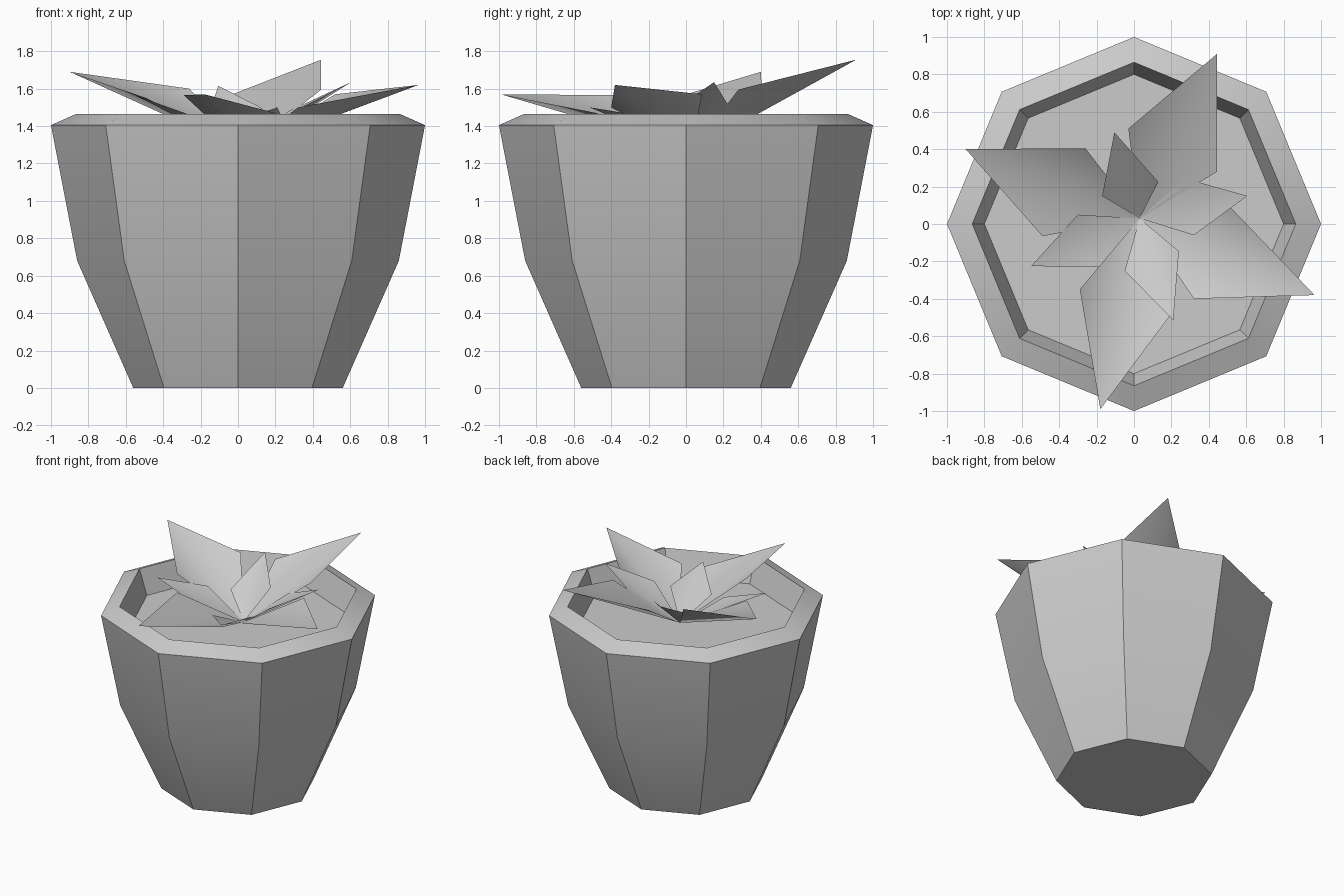
import bpy
from math import sin, cos, pi, radians

if "Cube" in bpy.data.objects:
    bpy.data.objects.remove(bpy.data.objects["Cube"])


def add_mesh(name, verts, faces):
    mesh = bpy.data.meshes.new(name)
    mesh.from_pydata(verts, [], faces)
    mesh.update()
    obj = bpy.data.objects.new(name, mesh)
    bpy.context.collection.objects.link(obj)
    return obj


def smooth(obj, degrees):
    bpy.ops.object.select_all(action='DESELECT')
    obj.select_set(True)
    bpy.context.view_layer.objects.active = obj
    bpy.ops.object.shade_smooth_by_angle(angle=radians(degrees))


SIDES = 8
SOIL_Z = 1.27


def ring(r, z):
    return [(r * cos(2 * pi * i / SIDES), r * sin(2 * pi * i / SIDES), z)
            for i in range(SIDES)]


# Pot: octagonal profile running up the outside, over the rim and down to the soil
profile = [(0.56, 0), (0.86, 0.68), (1.0, 1.405), (0.865, 1.465), (0.80, SOIL_Z)]
verts = [v for r, z in profile for v in ring(r, z)]
faces = [tuple(reversed(range(SIDES)))]
for k in range(len(profile) - 1):
    for i in range(SIDES):
        j = (i + 1) % SIDES
        a, b = k * SIDES, (k + 1) * SIDES
        faces.append((a + i, a + j, b + j, b + i))
pot = add_mesh("pot", verts, faces)
smooth(pot, 30)

# Soil: flat octagon inside the rim
add_mesh("soil", ring(0.80, SOIL_Z), [tuple(range(SIDES))])

# Leaves: pointed kites folded along the spine (tip, left side, right side)
BASE = (0.03, 0.03, SOIL_Z)
outer = [
    ((0.445, 0.91, 1.755), (-0.03, 0.51, 1.57), (0.445, 0.28, 1.595)),
    ((-0.90, 0.40, 1.69), (-0.49, -0.065, 1.55), (-0.26, 0.405, 1.60)),
    ((-0.18, -0.99, 1.57), (0.20, -0.48, 1.47), (-0.29, -0.35, 1.565)),
    ((0.965, -0.38, 1.62), (0.52, 0.085, 1.57), (0.32, -0.40, 1.50)),
]
inner = [
    ((-0.105, 0.49, 1.615), (-0.17, 0.15, 1.43), (0.13, 0.225, 1.495)),
    ((0.605, 0.15, 1.635), (0.27, 0.245, 1.48), (0.32, -0.06, 1.49)),
    ((-0.55, -0.225, 1.565), (-0.175, -0.23, 1.43), (-0.30, 0.05, 1.46)),
    ((0.21, -0.515, 1.50), (0.24, -0.145, 1.44), (-0.05, -0.25, 1.41)),
]
for group, leaves in (("outer_leaf", outer), ("inner_leaf", inner)):
    for n, (tip, left, right) in enumerate(leaves, 1):
        leaf = add_mesh(f"{group}_{n}", [BASE, right, tip, left],
                        [(0, 1, 2), (0, 2, 3)])
        smooth(leaf, 80)
